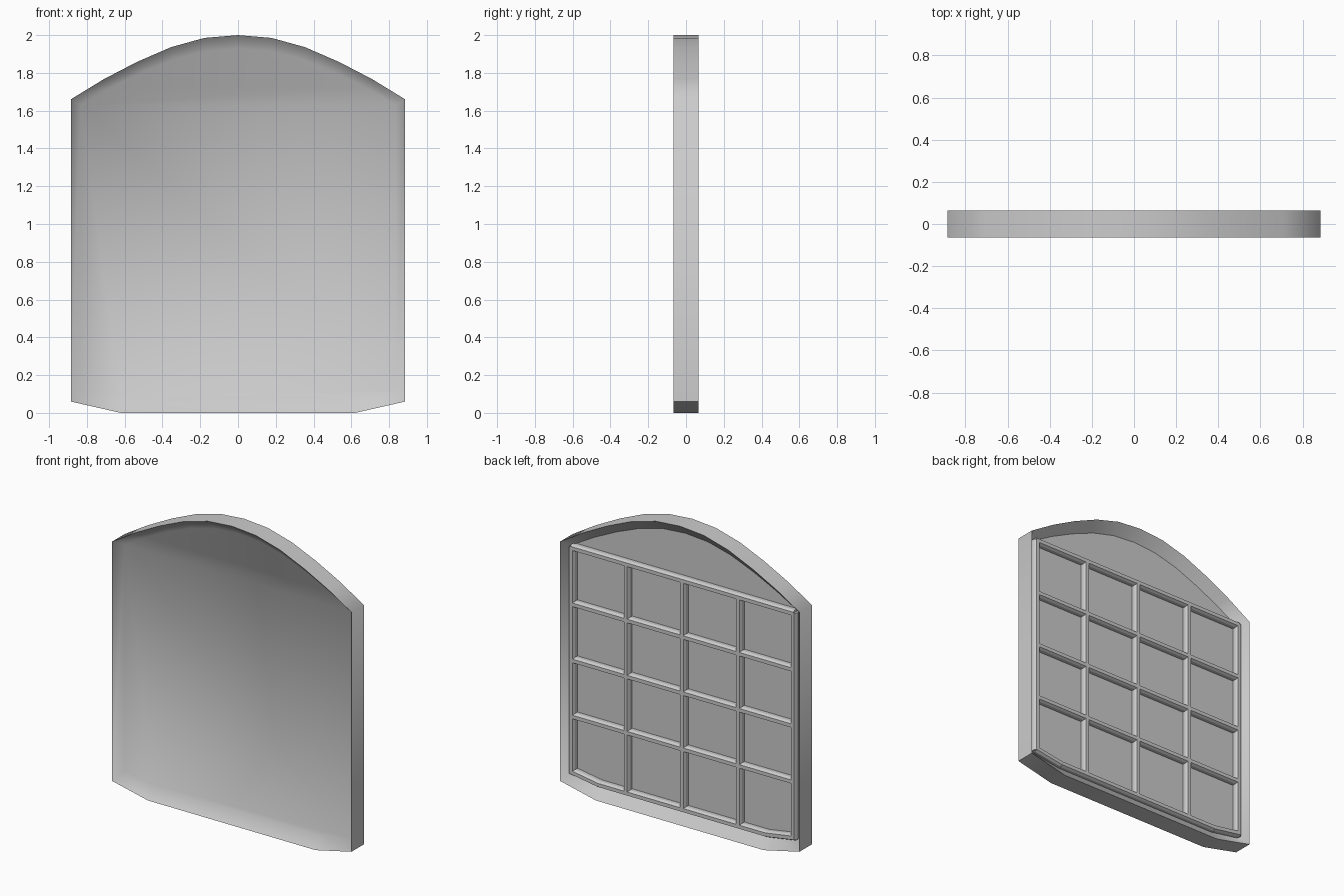
import bpy, bmesh, math
from mathutils import Vector

if "Cube" in bpy.data.objects:
    bpy.data.objects.remove(bpy.data.objects["Cube"])

D = 0.065      # half depth of the frame
PANE = 0.005   # half thickness of the pane


def mirror_loop(half):
    """Close a right-hand half outline (bottom to apex) into a full loop."""
    return half + [(-x, z) for x, z in reversed(half) if x > 0]


def make_object(name, bm):
    bmesh.ops.recalc_face_normals(bm, faces=bm.faces)
    mesh = bpy.data.meshes.new(name)
    bm.to_mesh(mesh)
    bm.free()
    obj = bpy.data.objects.new(name, mesh)
    bpy.context.collection.objects.link(obj)
    return obj


# Outlines: outer rim and inner pane edge, same number of points
arch = [(0.885, 1.66), (0.71, 1.767), (0.535, 1.858), (0.355, 1.936), (0.178, 1.985), (0, 2.0)]
outer = mirror_loop([(0.62, 0), (0.885, 0.06)] + arch)
inner_arch = [(x * 0.835 / 0.885, 1.63 + (z - 1.66) * 0.88) for x, z in arch]
inner = mirror_loop([(0.62, 0.08), (0.835, 0.115)] + inner_arch)

# Arched frame with sloped reveals and a central pane
bm = bmesh.new()
rings = [[bm.verts.new((x, y, z)) for x, z in loop]
         for loop, y in ((inner, -PANE), (outer, -D), (outer, D), (inner, PANE))]
n = len(outer)
for a, b in zip(rings, rings[1:]):
    for i in range(n):
        j = (i + 1) % n
        bm.faces.new((a[i], a[j], b[j], b[i]))
for ring in (rings[0], rings[3]):
    bm.faces.new(ring[2:n - 2])                # arched upper pane
    bm.faces.new(ring[:3] + ring[n - 3:])      # main lower pane
    
    
bmesh.ops.recalc_face_normals(bm, faces=bm.faces)
for f in bm.faces:
    f.smooth = True
for e in bm.edges:
    back_edge = all(abs(v.co.y - PANE) < 1e-5 for v in e.verts)
    e.smooth = e.calc_face_angle(0) < math.radians(60) and not back_edge
make_object("arched_frame", bm)


# Tapered glazing bars on the back
def add_bar(bm, p, q, base=0.021, tip=0.012, depth=0.04):
    p, q = Vector((p[0], 0, p[1])), Vector((q[0], 0, q[1]))
    d = (q - p).normalized()
    side = Vector((-d.z, 0, d.x))
    profile = [(-base, 0), (-base, depth * 0.6), (-tip, depth), (tip, depth), (base, depth * 0.6), (base, 0)]
    ends = [[bm.verts.new(c + side * s + Vector((0, PANE + y, 0))) for s, y in profile] for c in (p, q)]
    k = len(profile)
    for i in range(k):
        j = (i + 1) % k
        bm.faces.new((ends[0][i], ends[0][j], ends[1][j], ends[1][i]))
    bm.faces.new(ends[0])
    bm.faces.new(ends[1])


bm = bmesh.new()
for x in (-0.415, 0, 0.415):
    add_bar(bm, (x, 0.085), (x, 1.63))
for z in (0.5, 0.875, 1.25, 1.625):
    add_bar(bm, (-0.825, z), (0.825, z))
make_object("glazing_bars", bm)

# Border bars following the pane edge
bm = bmesh.new()
add_bar(bm, (-0.62, 0.095), (0.62, 0.095))
for s in (-1, 1):
    add_bar(bm, (s * 0.82, 0.115), (s * 0.82, 1.63))
    add_bar(bm, (s * 0.62, 0.095), (s * 0.825, 0.128))
make_object("border_bars", bm)
